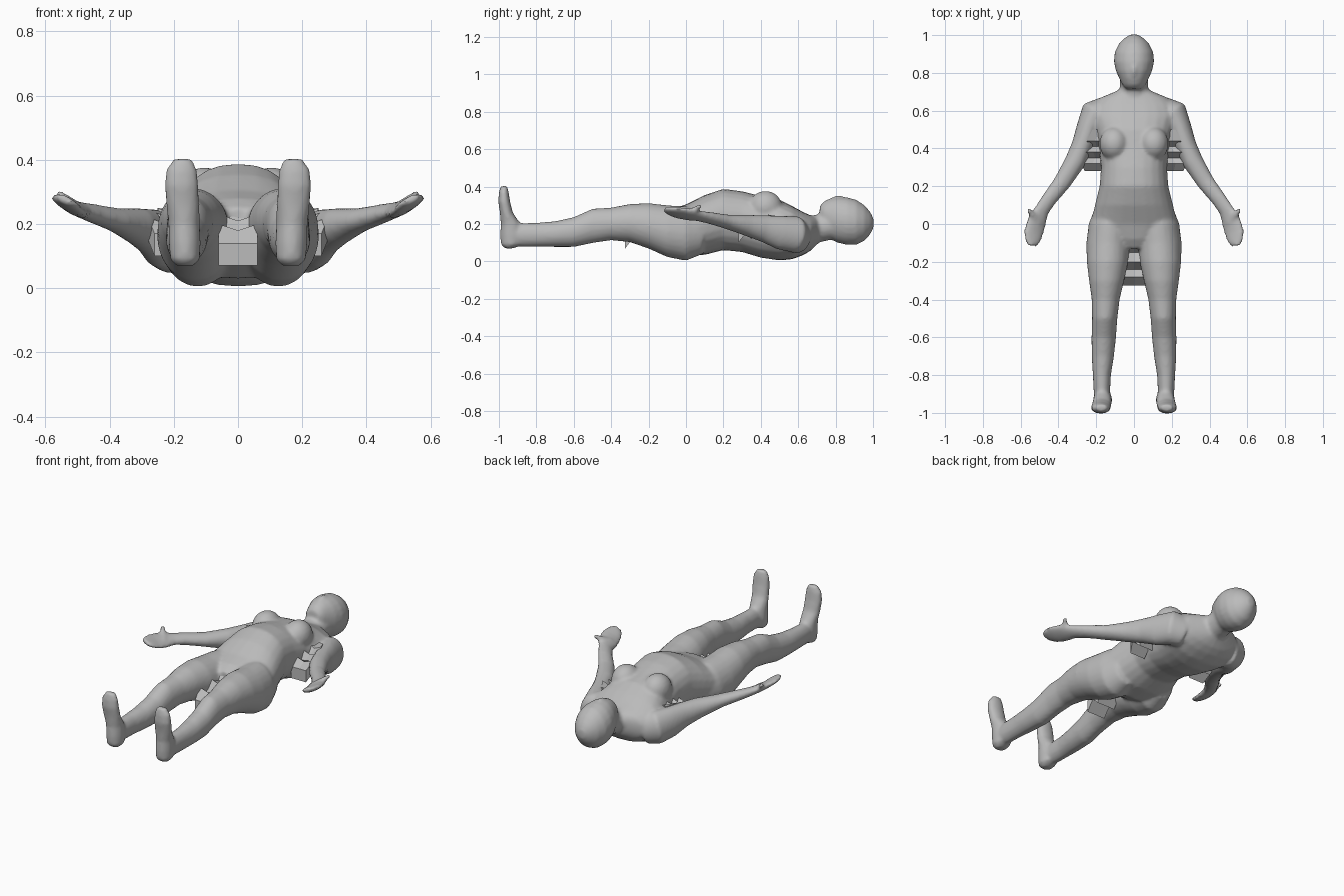
import bpy, bmesh, math
from mathutils import Vector

if "Cube" in bpy.data.objects:
    bpy.data.objects.remove(bpy.data.objects["Cube"], do_unlink=True)

grey = bpy.data.materials.new("plain_grey")
grey.use_nodes = True
GREY = (0.5, 0.5, 0.5, 1)
grey.diffuse_color = GREY
grey.node_tree.nodes["Principled BSDF"].inputs["Base Color"].default_value = GREY


def loft(bm, rings):
    """Skin a closed tube through rings of points and cap both ends."""
    loops = [[bm.verts.new(p) for p in r] for r in rings]
    for a, b in zip(loops, loops[1:]):
        n = len(a)
        for i in range(n):
            j = (i + 1) % n
            bm.faces.new((a[i], a[j], b[j], b[i]))
    bm.faces.new(loops[0][::-1])
    bm.faces.new(loops[-1])


def oval(c, u, v, n=24, power=1.0):
    """Ring of points round c, spanned by the vectors u and v."""
    pts = []
    for i in range(n):
        a = 2 * math.pi * i / n
        cs, sn = math.cos(a), math.sin(a)
        pts.append(Vector(c) + Vector(u) * math.copysign(abs(cs) ** power, cs)
                   + Vector(v) * math.copysign(abs(sn) ** power, sn))
    return pts


def slices(bm, rows, side=1, power=1.0):
    """Loft upright slices given as (x, y, z low, z high, half width)."""
    loft(bm, [oval((side * x, y, (lo + hi) / 2), (w, 0, 0), (0, 0, (hi - lo) / 2), power=power)
              for x, y, lo, hi, w in rows])


def limb(bm, rows, side):
    """Loft along a path of (x, y, z, half width, half height, roll)."""
    cs = [Vector((side * r[0], r[1], r[2])) for r in rows]
    rings = []
    for i, (x, y, z, w, h, roll) in enumerate(rows):
        t = (cs[min(i + 1, len(cs) - 1)] - cs[max(i - 1, 0)]).normalized()
        s = t.cross(Vector((0, 0, 1))).normalized()
        if s.x * side < 0:
            s = -s
        up = s.cross(t)
        if up.z < 0:
            up = -up
        u = s * math.cos(roll) + up * math.sin(roll)
        v = up * math.cos(roll) - s * math.sin(roll)
        rings.append(oval(cs[i], u * w, v * h))
    loft(bm, rings)


def ball(bm, c, r):
    geo = bmesh.ops.create_uvsphere(bm, u_segments=20, v_segments=12, radius=1)
    for v in geo["verts"]:
        v.co = Vector(c) + Vector((v.co.x * r[0], v.co.y * r[1], v.co.z * r[2]))


def finish(bm, name):
    bmesh.ops.recalc_face_normals(bm, faces=bm.faces)
    me = bpy.data.meshes.new(name)
    bm.to_mesh(me)
    bm.free()
    me.materials.append(grey)
    ob = bpy.data.objects.new(name, me)
    bpy.context.collection.objects.link(ob)
    return ob


bm = bmesh.new()

# Torso from the hips to the base of the neck
slices(bm, [(0, -.13, .10, .25, .08), (0, -.08, .07, .28, .16), (0, 0, .03, .305, .23),
            (0, .1, .035, .355, .207), (0, .2, .06, .388, .182), (0, .3, .05, .375, .175),
            (0, .4, .02, .35, .185), (0, .5, .005, .33, .21), (0, .57, .012, .295, .235),
            (0, .63, .035, .262, .22), (0, .67, .06, .245, .175), (0, .705, .095, .235, .09)],
       power=.9)

# Neck and head
slices(bm, [(0, .63, .08, .24, .09), (0, .7, .10, .25, .075), (0, .8, .12, .28, .075)])
slices(bm, [(0, .715, .23, .295, .04), (0, .735, .18, .32, .06), (0, .77, .12, .337, .078),
            (0, .81, .10, .345, .096), (0, .86, .088, .343, .107), (0, .91, .088, .33, .102),
            (0, .955, .11, .30, .08), (0, .985, .145, .265, .05), (0, 1.003, .18, .23, .02)])
ball(bm, (0, .815, .337), (.016, .035, .016))

LEG = [(.12, .09, .04, .27, .085), (.125, 0, .003, .295, .115), (.135, -.1, .023, .30, .117),
       (.14, -.2, .068, .312, .11), (.145, -.3, .103, .307, .093), (.15, -.4, .113, .288, .074),
       (.155, -.5, .098, .282, .067), (.16, -.6, .077, .237, .065), (.165, -.7, .077, .215, .059),
       (.17, -.8, .078, .207, .048), (.17, -.88, .078, .205, .044), (.168, -.95, .09, .19, .04)]
# Foot slices from heel to toe: x, z, y back, y front, half width
FOOT = [(.165, .07, -.97, -.92, .028), (.165, .09, -.99, -.88, .046), (.166, .14, -.993, -.87, .05),
        (.168, .2, -.99, -.885, .049), (.172, .26, -.995, -.925, .052), (.176, .32, -1.004, -.94, .054),
        (.176, .37, -1.0, -.948, .048), (.172, .403, -.99, -.955, .03)]
ARM = [(.15, .60, .13, .075, .09, 0), (.21, .58, .145, .08, .098, 0), (.245, .5, .155, .062, .09, 0),
       (.272, .42, .175, .057, .073, 0), (.312, .33, .192, .055, .058, .1), (.38, .22, .212, .047, .038, .2),
       (.45, .13, .232, .041, .03, .3), (.49, .07, .243, .042, .024, .4), (.512, .02, .25, .056, .021, .45),
       (.53, -.04, .26, .058, .018, .45), (.538, -.085, .27, .048, .016, .4), (.54, -.117, .278, .025, .012, .4)]
THUMB = [(.50, .0, .25, .02, .018, 0), (.53, .04, .272, .018, .016, 0), (.562, .078, .298, .012, .012, 0)]

for s in (-1, 1):
    slices(bm, LEG, s)
    loft(bm, [oval((s * x, (a + b) / 2, z), (w, 0, 0), (0, (b - a) / 2, 0)) for x, z, a, b, w in FOOT])
    limb(bm, ARM, s)
    limb(bm, THUMB, s)
    ball(bm, (s * .105, .425, .29), (.078, .09, .087))

# Fuse the parts into one smooth skin
body = finish(bm, "body")
fuse = body.modifiers.new("fuse", "REMESH")
fuse.mode = "VOXEL"
fuse.voxel_size = .01
fuse.use_smooth_shade = True
soft = body.modifiers.new("soften", "SMOOTH")
soft.factor = .5
soft.iterations = 6


def web(name, left, right, heights, depth):
    """Jagged folded sheet bridging two edges, with raised and sunken folds."""
    bm = bmesh.new()
    rings = []
    for i, (a, b) in enumerate(zip(left, right)):
        z = heights[i]
        mid = ((a[0] + b[0]) / 2, (a[1] + b[1]) / 2)
        rings.append([(*a, z), (*mid, z - .02 * (i % 2)), (*b, z),
                      (*b, z - depth), (*mid, z - depth), (*a, z - depth)])
    loft(bm, rings)
    return finish(bm, name)


# Ragged webs between the thighs and under the arms
ys = [-.07, -.12, -.15, -.2, -.24, -.28, -.325]
web("thigh_web", [(-.06, y) for y in ys], [(.06, y) for y in ys],
    [.26, .25, .20, .23, .16, .20, .14], .07)
ys = [.5, .44, .41, .38, .35, .32, .28]
for s, side in ((-1, "right"), (1, "left")):
    web(side + "_armpit_web", [(s * .16, y) for y in ys],
        [(s * x, y) for x, y in zip((.22, .25, .235, .27, .25, .28, .26), ys)],
        [.24, .25, .20, .24, .19, .22, .17], .07)
